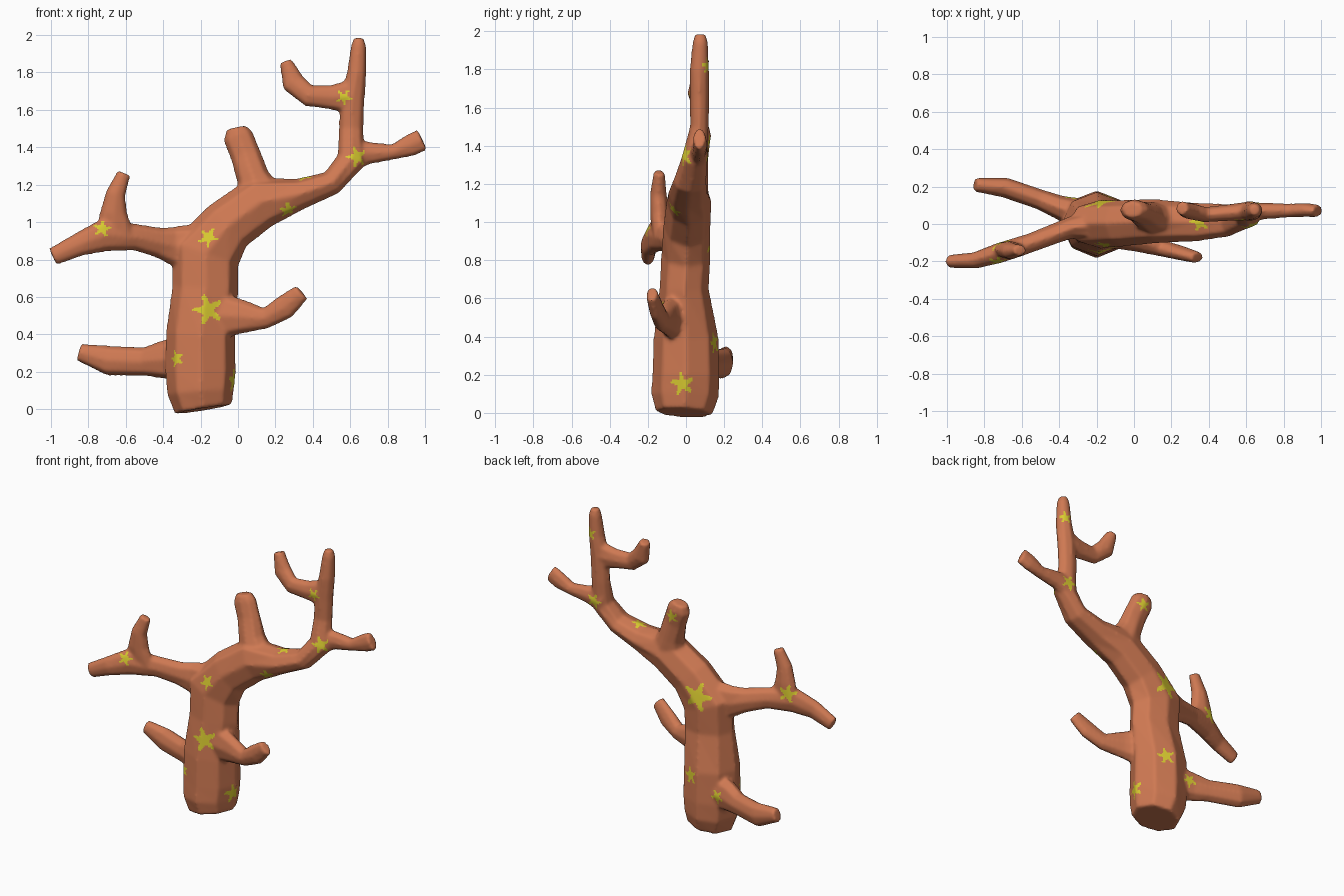
import bpy, bmesh, math
from mathutils import Vector
from mathutils.bvhtree import BVHTree


def material(name, rgb):
    m = bpy.data.materials.new(name)
    m.diffuse_color = (*rgb, 1)
    return m


bark = material("orange bark", (0.62, 0.19, 0.085))
lichen = material("yellow lichen", (0.70, 0.60, 0.03))


def limb(bm, path, sides=8):
    """Loft rings along a path; each stop is x, y, z, in-plane radius, depth radius."""
    pts = [Vector(p[:3]) for p in path]
    rings = []
    for i, p in enumerate(path):
        t = (pts[min(i + 1, len(pts) - 1)] - pts[max(i - 1, 0)]).normalized()
        n = t.cross(Vector((0, 1, 0))).normalized()
        m = n.cross(t)
        rings.append([bm.verts.new(pts[i] + n * p[3] * math.cos(a) + m * p[4] * math.sin(a))
                      for a in (math.tau * k / sides for k in range(sides))])
    for a, b in zip(rings, rings[1:]):
        for k in range(sides):
            j = (k + 1) % sides
            bm.faces.new((a[k], a[j], b[j], b[k]))
    bm.faces.new(rings[0][::-1])
    bm.faces.new(rings[-1])


bm = bmesh.new()
# trunk bending into the tall main limb
limb(bm, [(-.185, -.01, 0, .155, .15), (-.2, -.005, .09, .18, .178), (-.2, 0, .2, .19, .178),
          (-.2, 0, .4, .187, .17), (-.175, -.01, .65, .178, .13), (-.175, 0, .83, .19, .13),
          (-.055, .005, .98, .15, .125), (.125, .015, 1.11, .145, .118),
          (.33, .01, 1.15, .085, .105), (.5, .02, 1.21, .068, .09), (.605, .045, 1.33, .08, .07),
          (.605, .07, 1.5, .066, .05), (.61, .07, 1.65, .068, .052), (.635, .07, 1.8, .053, .052),
          (.645, .075, 1.94, .043, .042), (.645, .075, 1.985, .027, .03)])
# upper left branch and its twig
limb(bm, [(-.12, 0, .87, .14, .1), (-.34, -.02, .87, .11, .06), (-.42, -.05, .89, .083, .055),
          (-.55, -.1, .92, .073, .052), (-.72, -.155, .93, .09, .055),
          (-.85, -.195, .88, .065, .045), (-.99, -.2, .815, .05, .036)])
limb(bm, [(-.66, -.135, .93, .11, .045), (-.665, -.14, 1.05, .075, .05),
          (-.655, -.145, 1.15, .055, .045), (-.61, -.14, 1.262, .038, .03)])
# lower left branch
limb(bm, [(-.22, .03, .27, .14, .1), (-.4, .09, .265, .105, .065), (-.5, .13, .255, .078, .055),
          (-.69, .195, .26, .082, .055), (-.85, .21, .305, .048, .038)])
# right branch
limb(bm, [(-.12, -.05, .5, .14, .08), (.02, -.095, .495, .095, .055), (.15, -.13, .487, .058, .045),
          (.25, -.155, .545, .068, .04), (.34, -.18, .625, .05, .032)])
# upright stub
limb(bm, [(.13, .02, 1.1, .15, .1), (.08, .04, 1.24, .09, .08), (.04, .06, 1.36, .083, .06),
          (.0, .075, 1.46, .083, .058), (-.01, .078, 1.505, .055, .045)])
# top right twig
limb(bm, [(.58, .06, 1.35, .09, .06), (.7, .07, 1.37, .062, .045), (.83, .072, 1.375, .042, .038),
          (.92, .075, 1.41, .062, .038), (.985, .07, 1.44, .062, .034)])
# top left twig
limb(bm, [(.61, .07, 1.67, .1, .05), (.5, .06, 1.668, .068, .045), (.38, .05, 1.675, .06, .042),
          (.295, .07, 1.745, .065, .045), (.255, .085, 1.86, .035, .038)])
bmesh.ops.recalc_face_normals(bm, faces=bm.faces)
mesh = bpy.data.meshes.new("tree")
bm.to_mesh(mesh)
bm.free()
tree = bpy.data.objects.new("trunk_and_branches", mesh)
bpy.context.collection.objects.link(tree)

# merge the limbs into one skin with soft joints
mod = tree.modifiers.new("merge", 'REMESH')
mod.mode, mod.voxel_size = 'VOXEL', 0.01
mod = tree.modifiers.new("soften", 'SMOOTH')
mod.factor, mod.iterations = 0.5, 8
dg = bpy.context.evaluated_depsgraph_get()
skin = bpy.data.meshes.new_from_object(tree.evaluated_get(dg))
tree.modifiers.clear()
tree.data = skin
skin.materials.clear()
skin.materials.append(bark)
skin.materials.append(lichen)

# lichen splats: x, y, z, radius, snapped to the skin
splats = [(-.72, -.25, .98, .05), (-.18, -.2, .94, .055), (-.12, -.25, .54, .085),
          (-.36, -.15, .27, .05), (.57, -.05, 1.66, .045), (.66, -.05, 1.36, .06),
          (.28, -.1, 1.04, .05), (0, -.03, .15, .065), (.67, .14, 1.82, .045),
          (.63, .2, 1.36, .055), (.33, 0, 1.3, .055), (.04, .2, 1.41, .05),
          (-.2, .25, .93, .1), (-.33, .2, .27, .05), (-.1, .25, .37, .06),
          (-.72, -.05, .99, .065)]
tree_bvh = BVHTree.FromPolygons([v.co for v in skin.vertices],
                                [p.vertices[:] for p in skin.polygons])
spots = []
for x, y, z, r in splats:
    co, n = tree_bvh.find_nearest(Vector((x, y, z)))[:2]
    u = n.orthogonal().normalized()
    spots.append((co, u, n.cross(u), n, r))
for p in skin.polygons:
    p.use_smooth = True
    p.material_index = 0
    for i, (co, u, v, n, r) in enumerate(spots):
        d = p.center - co
        if d.length < r and p.normal.dot(n) > 0:
            a = math.atan2(d.dot(v), d.dot(u))
            if d.length < r * (.45 + .55 * math.cos(2.5 * a + i) ** 4):
                p.material_index = 1
